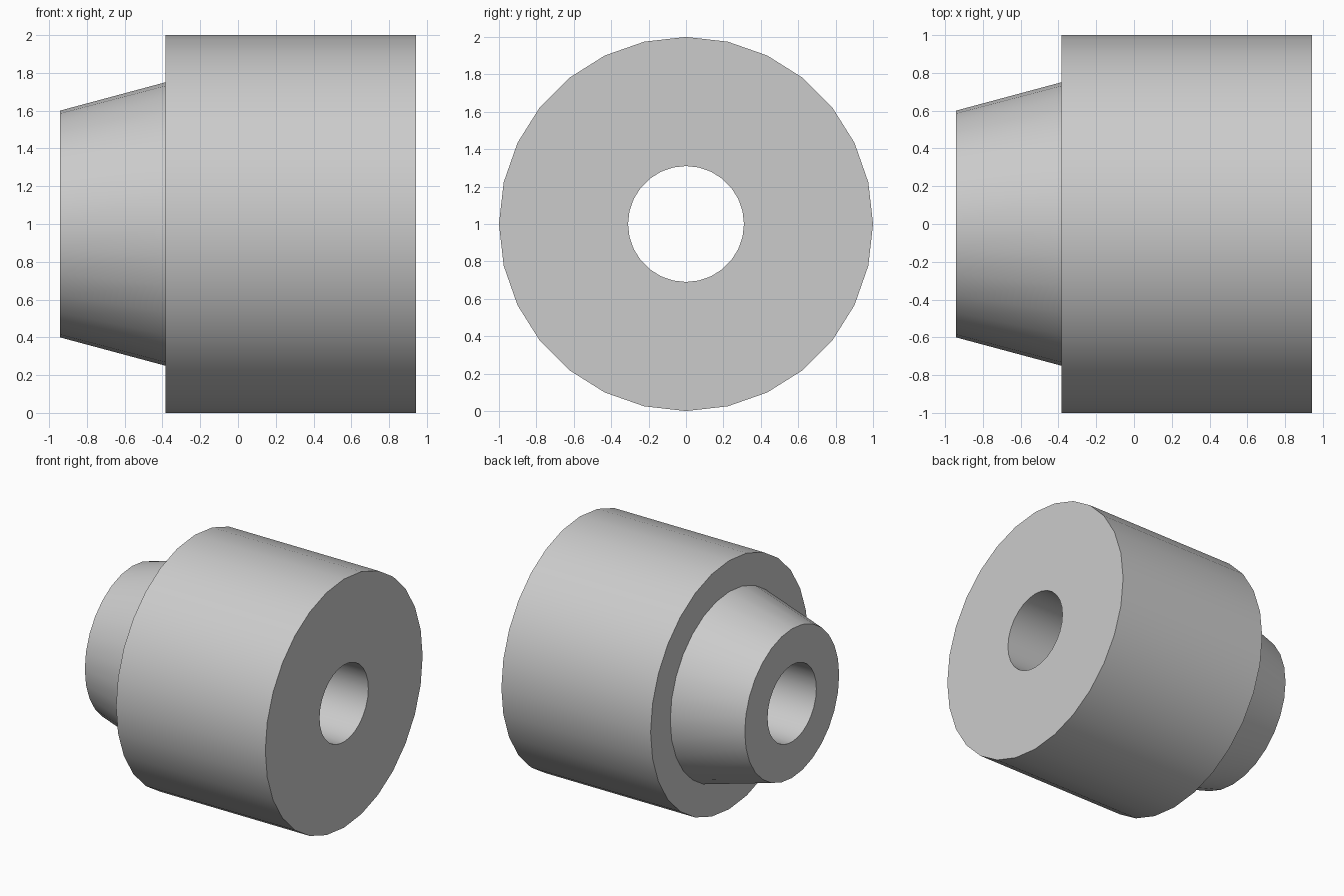
import bpy, bmesh
from math import sin, cos, tau, radians

if "Cube" in bpy.data.objects:
    bpy.data.objects.remove(bpy.data.objects["Cube"])

SIDES = 28
AXIS_Z = 1.0

# Closed cross-section (x, radius): bore, tapered nose, shoulder, main barrel
profile = [(-0.943, 0.31), (-0.943, 0.60), (-0.385, 0.75),
           (-0.385, 1.00), (0.943, 1.00), (0.943, 0.31)]


def lathe(name, profile, sides):
    """Spin a closed profile around the horizontal x axis."""
    bm = bmesh.new()
    rings = []
    for i in range(sides):
        a = tau * i / sides
        rings.append([bm.verts.new((x, r * sin(a), AXIS_Z + r * cos(a)))
                      for x, r in profile])
    n = len(profile)
    for i in range(sides):
        r0, r1 = rings[i], rings[(i + 1) % sides]
        for j in range(n):
            k = (j + 1) % n
            bm.faces.new((r0[j], r0[k], r1[k], r1[j]))
    bmesh.ops.recalc_face_normals(bm, faces=bm.faces)
    mesh = bpy.data.meshes.new(name)
    bm.to_mesh(mesh)
    bm.free()
    obj = bpy.data.objects.new(name, mesh)
    bpy.context.collection.objects.link(obj)
    return obj


# Bored bushing with tapered nose
bushing = lathe("tapered_bushing", profile, SIDES)
bpy.context.view_layer.objects.active = bushing
bushing.select_set(True)
bpy.ops.object.shade_smooth_by_angle(angle=radians(30))
